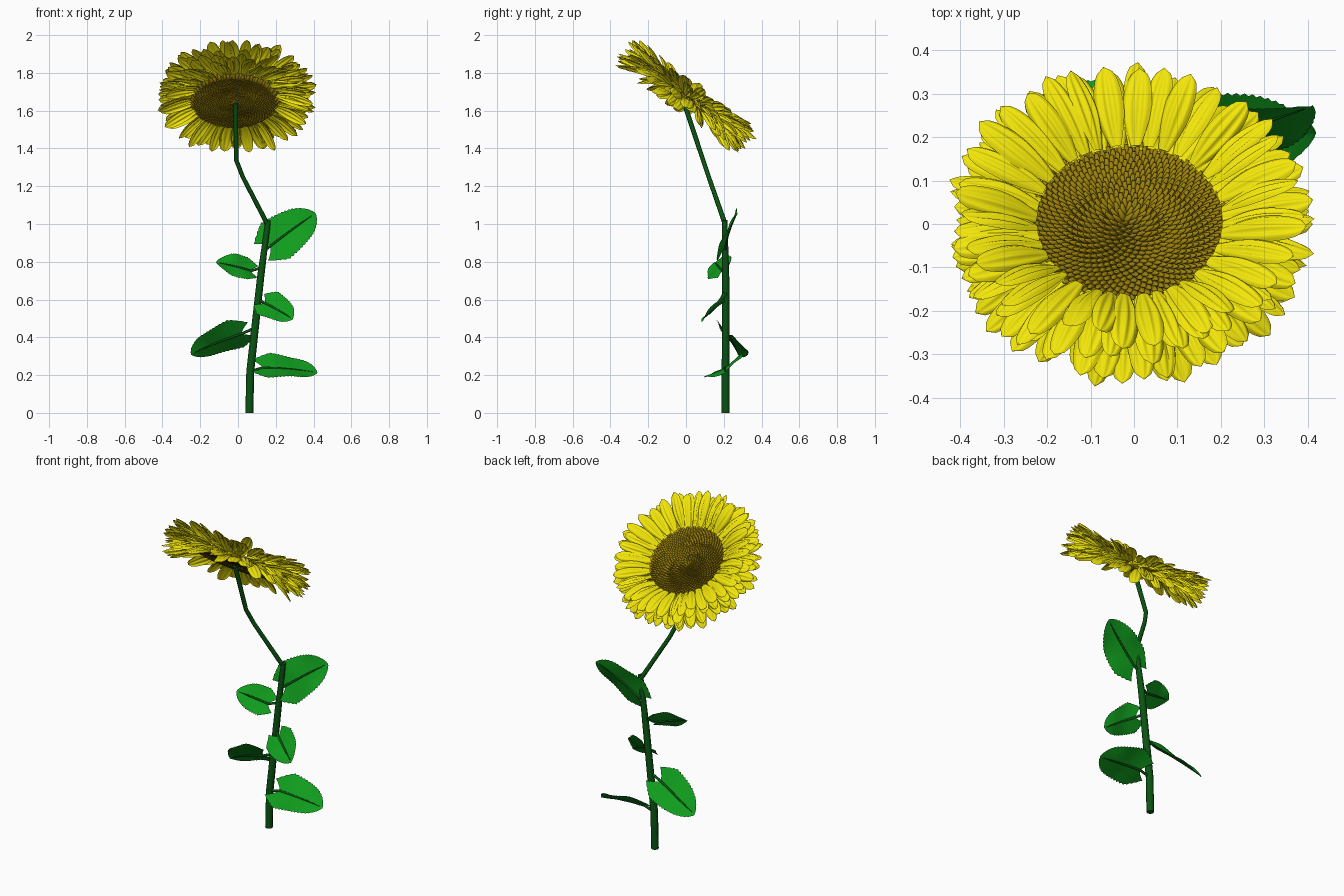
import bpy, bmesh, math, random
from mathutils import Vector, Matrix

if "Cube" in bpy.data.objects:
    bpy.data.objects.remove(bpy.data.objects["Cube"])

random.seed(4)


def material(name, rgb):
    m = bpy.data.materials.new(name)
    m.diffuse_color = (*rgb, 1)
    m.use_nodes = True
    m.node_tree.nodes["Principled BSDF"].inputs["Base Color"].default_value = m.diffuse_color
    return m


GREEN = material("leaf_green", (0.005, 0.33, 0.012))
DARK = material("stem_green", (0.003, 0.09, 0.006))
YELLOW = material("petal_yellow", (0.9, 0.8, 0.003))
BROWN = material("seed_brown", (0.33, 0.22, 0.003))


def finish(bm, name, mat, smooth=True):
    me = bpy.data.meshes.new(name)
    bm.to_mesh(me)
    bm.free()
    ob = bpy.data.objects.new(name, me)
    bpy.context.collection.objects.link(ob)
    me.materials.append(mat)
    if smooth:
        me.shade_smooth()
    return ob


def tube(name, pts, radii, mat):
    cu = bpy.data.curves.new(name, "CURVE")
    cu.dimensions = "3D"
    cu.bevel_depth = 1
    cu.bevel_resolution = 2
    cu.use_fill_caps = True
    sp = cu.splines.new("POLY")
    sp.points.add(len(pts) - 1)
    for p, co, r in zip(sp.points, pts, radii):
        p.co = (*co, 1)
        p.radius = r
    ob = bpy.data.objects.new(name, cu)
    bpy.context.collection.objects.link(ob)
    cu.materials.append(mat)


def sheet(bm, fn, nu, nv):
    """Grid surface: fn(t in 0..1, s in -1..1) gives a point."""
    rows = [[bm.verts.new(fn(i / nu, 2 * j / nv - 1)) for j in range(nv + 1)]
            for i in range(nu + 1)]
    for a, b in zip(rows, rows[1:]):
        for j in range(nv):
            bm.faces.new((a[j], a[j + 1], b[j + 1], b[j]))


# Stem: straight lower part, thin bent neck
STEM = [(0.06, 0.21, 0), (0.065, 0.21, 0.22), (0.12, 0.21, 0.72), (0.16, 0.205, 1.02)]
tube("stem", STEM, [0.021, 0.021, 0.019, 0.014], DARK)
tube("neck", [(0.155, 0.207, 1.0), (0.025, 0.12, 1.25), (-0.01, 0.09, 1.34), (-0.012, -0.01, 1.64)],
     [0.013, 0.012, 0.012, 0.013], DARK)


def stem_at(z):
    for a, b in zip(STEM, STEM[1:]):
        if z <= b[2]:
            return Vector(a).lerp(Vector(b), (z - a[2]) / (b[2] - a[2]))
    return Vector(STEM[-1])


# Leaves: heart-shaped toothed blade with a midrib running back to the stem
def leaf(name, base, tip, normal, width, stem_z):
    base, tip = Vector(base), Vector(tip)
    axis = tip - base
    length = axis.length
    axis.normalize()
    side = Vector(normal).cross(axis).normalized()
    up = axis.cross(side)

    def blade(t, s):
        half = width * (min(1, (t + 0.09) / 0.3) ** 0.6) * max(0, 1 - t ** 3) ** 0.7
        tooth = 1 + 0.03 * abs(s) ** 6 * math.cos(t * 36 * math.pi)
        along = length * (t - 0.2 * abs(s) ** 1.5 * (1 - t) ** 3)
        lift = 0.12 * half * abs(s) - 0.1 * length * (t - 0.5) ** 2 + 0.006 * s * math.sin(9 * t)
        return base + axis * along + side * half * s * tooth + up * lift
    bm = bmesh.new()
    sheet(bm, blade, 72, 12)
    finish(bm, name, GREEN)
    ribs = [blade(t, 0) for t in (0, 0.3, 0.6, 0.92)]
    tube(name + "_midrib", [stem_at(stem_z)] + ribs, [0.008, 0.007, 0.006, 0.005, 0.002], DARK)


leaf("leaf_top_right", (0.17, 0.20, 0.885), (0.41, 0.265, 1.06), (0.2, -0.75, 0.5), 0.125, 0.86)
leaf("leaf_upper_left", (0.07, 0.19, 0.755), (-0.115, 0.15, 0.80), (0.2, -0.7, 0.65), 0.085, 0.77)
leaf("leaf_mid_right", (0.14, 0.18, 0.585), (0.29, 0.09, 0.50), (0, -0.8, 0.6), 0.09, 0.60)
leaf("leaf_low_left", (0.02, 0.22, 0.425), (-0.25, 0.28, 0.315), (-0.4, 0.72, 0.55), 0.11, 0.45)
leaf("leaf_low_right", (0.13, 0.205, 0.245), (0.42, 0.205, 0.22), (0.1, -0.5, 0.85), 0.12, 0.22)

# Flower head frame: tilted back so the face looks up and towards +y
HEAD = Matrix.Translation((-0.01, 0.003, 1.675)) @ Matrix.Rotation(math.radians(-36.5), 4, "X")
DISC = HEAD @ Matrix.Translation((-0.01, 0.02, -0.012))

# Seeds in a sunflower spiral: overlapping pointed scales filling the disc on both sides
bm = bmesh.new()
COUNT = 900
for i in range(COUNT):
    r = 0.232 * math.sqrt((i + 0.5) / COUNT)
    place = (DISC @ Matrix.Rotation(i * 2.39996, 4, "Z") @ Matrix.Translation((r, 0, 0))
             @ Matrix.Rotation(0.5 + 1.5 * r, 4, "Y") @ Matrix.Diagonal((0.7, 1, 1, 1)))
    bmesh.ops.create_cone(bm, segments=8, radius1=0.013, radius2=0.004, depth=0.045,
                          cap_ends=True, matrix=place)
finish(bm, "seeds", BROWN)

# Petals: fanned layers of ridged blades with random pitch and roll
bm = bmesh.new()
LAYERS = [(-17, 0.205, 36), (-6, 0.21, 36), (6, 0.212, 36), (17, 0.205, 36)]
for k, (pitch, size, n) in enumerate(LAYERS):
    for i in range(n):
        ang = (i + 0.25 * k + random.uniform(-0.25, 0.25)) * 2 * math.pi / n
        tilt = math.radians(pitch + random.uniform(-8, 8))
        roll = math.radians(random.uniform(-25, 25))
        length = size * random.uniform(0.92, 1.05)
        wide = random.uniform(0.032, 0.039)
        place = (HEAD @ Matrix.Rotation(ang, 4, "Z")
                 @ Matrix.Translation((0.213, 0, 0.008 * (k - 1.5)))
                 @ Matrix.Rotation(-tilt, 4, "Y") @ Matrix.Rotation(roll, 4, "X"))

        def petal(t, s):
            half = wide * (0.35 + 0.65 * math.sin(min(1, t / 0.55) * math.pi / 2)) \
                * max(0, 1 - t ** 5) ** 0.55
            ridge = 0.004 * math.cos(3 * math.pi * s) * math.sin(math.pi * t)
            curl = -0.25 * half * s * s + 0.015 * math.sin(math.pi * t)
            return place @ Vector((length * t, half * s, ridge + curl))
        sheet(bm, petal, 14, 14)
finish(bm, "petals", YELLOW)
